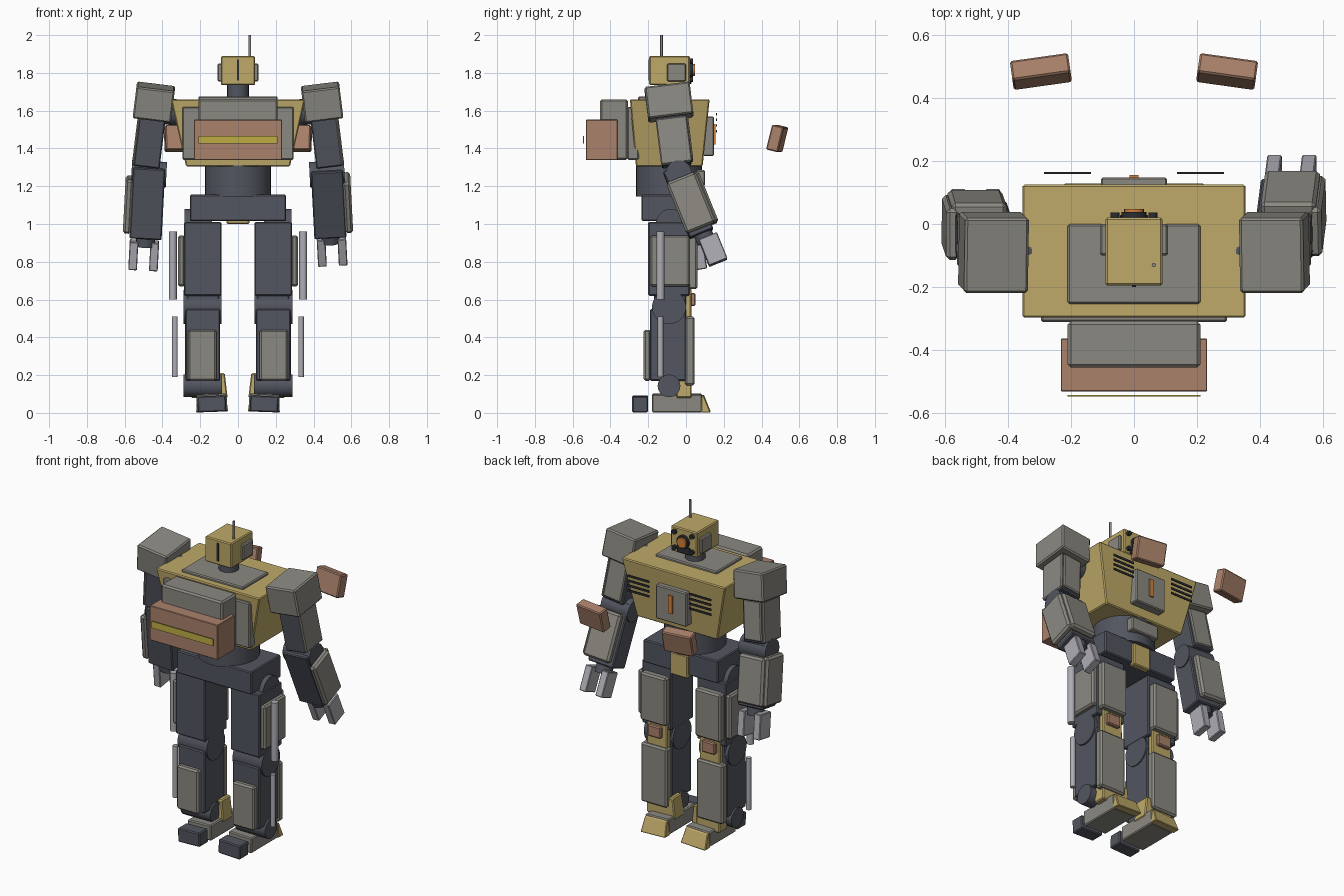
import bpy, bmesh
from math import radians, pi
from mathutils import Matrix, Vector

if "Cube" in bpy.data.objects:
    bpy.data.objects.remove(bpy.data.objects["Cube"])

COLORS = {
    "yellow": (0.52, 0.40, 0.14), "grey": (0.26, 0.25, 0.22), "dark": (0.085, 0.092, 0.115),
    "brown": (0.40, 0.22, 0.145), "orange": (0.65, 0.22, 0.04), "light": (0.42, 0.42, 0.46),
    "black": (0.025, 0.027, 0.032), "stripe": (0.52, 0.42, 0.06)}
MATS = {}
for key, rgb in COLORS.items():
    MATS[key] = bpy.data.materials.new(key + "_paint")
    MATS[key].diffuse_color = (*rgb, 1)
I = Matrix.Identity(4)


def finish(bm, name, mat, bevel=0.0):
    bmesh.ops.recalc_face_normals(bm, faces=bm.faces)
    mesh = bpy.data.meshes.new(name)
    bm.to_mesh(mesh)
    bm.free()
    mesh.materials.append(MATS[mat])
    ob = bpy.data.objects.new(name, mesh)
    bpy.context.collection.objects.link(ob)
    if bevel:
        mod = ob.modifiers.new("edge", "BEVEL")
        mod.width, mod.segments, mod.limit_method = bevel, 1, "ANGLE"
    return ob


def box(name, mat, x, y, z, M=I, bevel=0.006, taper=None):
    """Box from ranges; taper gives the bottom x and y ranges."""
    bm = bmesh.new()
    bmesh.ops.create_cube(bm, size=1)
    for v in bm.verts:
        rx, ry = taper if taper and v.co.z < 0 else (x, y)
        v.co = M @ Vector((rx[v.co.x > 0], ry[v.co.y > 0], z[v.co.z > 0]))
    return finish(bm, name, mat, bevel)


def cyl(name, mat, c, r, length, axis="Z", M=I, n=24, bevel=0.0):
    bm = bmesh.new()
    bmesh.ops.create_cone(bm, cap_ends=True, segments=n, radius1=r, radius2=r, depth=length)
    R = {"Z": I, "X": Matrix.Rotation(pi / 2, 4, "Y"), "Y": Matrix.Rotation(pi / 2, 4, "X")}[axis]
    bm.transform(M @ Matrix.Translation(c) @ R)
    for f in bm.faces:
        f.smooth = len(f.verts) == 4
    for e in bm.edges:
        e.smooth = all(len(f.verts) == 4 for f in e.link_faces)
    return finish(bm, name, mat, bevel)


def frame(loc, rx=0, ry=0, rz=0):
    return (Matrix.Translation(loc) @ Matrix.Rotation(radians(rz), 4, "Z")
            @ Matrix.Rotation(radians(ry), 4, "Y") @ Matrix.Rotation(radians(rx), 4, "X"))


def sym(w):
    return (-w, w)


# Head with lens cluster, ears and antenna
box("head", "yellow", sym(.09), (-.195, .02), (1.735, 1.89))
box("head_rear_slit", "black", sym(.006), (-.199, -.19), (1.76, 1.87), bevel=0)
box("jaw_plate", "black", sym(.045), (.01, .028), (1.74, 1.785), bevel=.003)
cyl("lens_ring", "black", (0, .025, 1.815), .04, .025, "Y")
cyl("main_lens", "orange", (0, .03, 1.815), .031, .034, "Y")
for s in (-1, 1):
    box("ear", "grey", sorted((s * .085, s * .108)), (-.1, 0), (1.755, 1.85))
    for z in (1.862, 1.765):
        cyl("small_lens", "black", (s * .06, .022, z), .014, .03, "Y", n=16)
cyl("antenna", "grey", (.063, -.13, 1.94), .007, .12, n=12)
cyl("neck", "dark", (0, -.09, 1.7), .057, .08)

# Torso
box("chest", "yellow", sym(.355), (-.297, .125), (1.305, 1.66),
    taper=(sym(.275), (-.265, .088)))
box("collar_plate", "grey", sym(.21), (-.253, 0), (1.65, 1.675))
box("chest_plate", "grey", sym(.105), (.09, .148), (1.36, 1.57))
box("chest_marker", "orange", sym(.014), (.145, .156), (1.42, 1.53), bevel=0)
for s in (-1, 1):
    for i in range(4):
        z = 1.485 + .03 * i
        box("chest_vent", "black", sorted((s * .137, s * .285)), (.159, .164), (z, z + .013), bevel=0)

# Backpack
box("back_plate", "grey", sym(.295), (-.31, -.25), (1.34, 1.62))
box("backpack", "grey", sym(.21), (-.455, -.308), (1.34, 1.66), bevel=.01)
box("backpack_roll", "brown", sym(.232), (-.53, -.363), (1.338, 1.552), bevel=.003)
box("backpack_stripe", "stripe", sym(.21), (-.546, -.541), (1.425, 1.467), bevel=0)

# Waist and pelvis
cyl("waist", "dark", (0, -.09, 1.23), .175, .17, n=32)
box("belly_plate", "grey", sym(.095), (.03, .1), (1.2, 1.285))
box("pelvis", "dark", sym(.255), (-.235, .055), (1.015, 1.155))
box("crotch_plate", "yellow", sym(.06), (.03, .072), (1.0, 1.14))

for s in (-1, 1):
    side = "right_" if s > 0 else "left_"

    def X(a, b):
        return sorted((s * a, s * b))

    # Floating front pads
    box(side + "floating_pad", "brown", sym(.093), sym(.032), sym(.068),
        frame((s * .295, .483, 1.453), rx=-14, rz=-8 * s))

    # Arm: shoulder, upper arm and elbow
    A = frame((s * .445, -.09, 1.645), rx=7, ry=-7 * s)
    box(side + "shoulder", "grey", sym(.102), sym(.12), sym(.085), A, .008)
    cyl(side + "shoulder_joint", "dark", (-s * .1, 0, -.04), .07, .1, "X", A)
    box(side + "upper_arm", "dark", X(-.072, .068), sym(.078), (-.34, -.07), A)
    box(side + "upper_arm_side_plate", "grey", X(.06, .076), sym(.083), (-.335, -.09), A)
    box(side + "upper_arm_front_plate", "grey", sym(.06), (.07, .09), (-.325, -.09), A)
    elbow = A @ Vector((0, .005, -.385))

    # Forearm and hand
    F = frame(elbow, rx=22 if s > 0 else 9, ry=-3 * s)
    cyl(side + "elbow", "dark", (-s * .02, 0, 0), .068, .185, "X", F)
    box(side + "forearm", "dark", X(-.105, .065), (-.075, .06), (-.34, .04), F)
    box(side + "forearm_side_plate", "grey", X(.06, .102), sym(.083), (-.315, -.025), F, .012)
    box(side + "forearm_front_plate", "grey", X(-.09, .085), (.055, .1), (-.315, -.03), F, .012)
    cyl(side + "wrist", "dark", (-s * .02, 0, -.36), .05, .06, M=F, n=16)
    for x in (-.07, .04):
        box(side + "finger", "light", X(x - .023, x + .023), (-.035, .07), (-.515, -.365),
            F, .004)

    # Thigh with plates and piston
    cyl(side + "hip_joint", "dark", (s * .21, -.08, 1.0), .08, .145, "X")
    box(side + "thigh", "dark", X(.087, .287), (-.2, .02), (.62, 1.01))
    box(side + "thigh_front_plate", "grey", X(.1, .275), (.01, .06), (.655, .95), bevel=.01)
    box(side + "thigh_side_plate", "grey", X(.28, .318), (-.19, .02), (.67, .94), bevel=.01)
    cyl(side + "thigh_rod", "light", (s * .345, -.135, .78), .021, .36, n=16)

    # Knee
    cyl(side + "knee_joint", "dark", (s * .188, -.09, .56), .09, .2, "X", n=32)
    box(side + "knee_block", "dark", X(.1, .27), (-.17, 0), (.5, .65))
    box(side + "knee_guard", "yellow", X(.11, .25), (-.02, .028), (.5, .66))
    box(side + "knee_pad", "brown", X(.14, .23), (.02, .05), (.565, .635))

    # Shin with plates and piston
    box(side + "shin", "dark", X(.095, .278), (-.19, .0), (.17, .55))
    box(side + "shin_front_plate", "grey", X(.1, .28), (-.005, .046), (.145, .51), bevel=.01)
    box(side + "calf_plate", "grey", X(.115, .265), (-.225, -.185), (.17, .44), bevel=.01)
    cyl(side + "shin_rod", "light", (s * .334, -.135, .35), .015, .32, n=16)

    # Ankle and foot
    cyl(side + "ankle_joint", "dark", (s * .187, -.09, .143), .06, .205, "X")
    box(side + "ankle_guard", "yellow", X(.07, .1), (-.06, .03), (.08, .21),
        taper=(X(.055, .1), (-.07, .03)))
    box(side + "ankle_front", "yellow", X(.09, .25), (-.05, .03), (.08, .19))
    T = frame((s * .137, 0, .005), ry=2 * s)
    box(side + "foot", "grey", sym(.08), (-.18, .085), (0, .095), T)
    box(side + "toe", "yellow", sym(.075), (.08, .095), (0, .088), T, .004,
        taper=(sym(.085), (.08, .13)))
    box(side + "heel", "dark", sym(.075), (-.285, -.2), (0, .085), T)

for m in bpy.data.materials:
    if m.users and not m.is_grease_pencil:
        m.use_nodes = True
        m.node_tree.nodes["Principled BSDF"].inputs["Base Color"].default_value = m.diffuse_color
